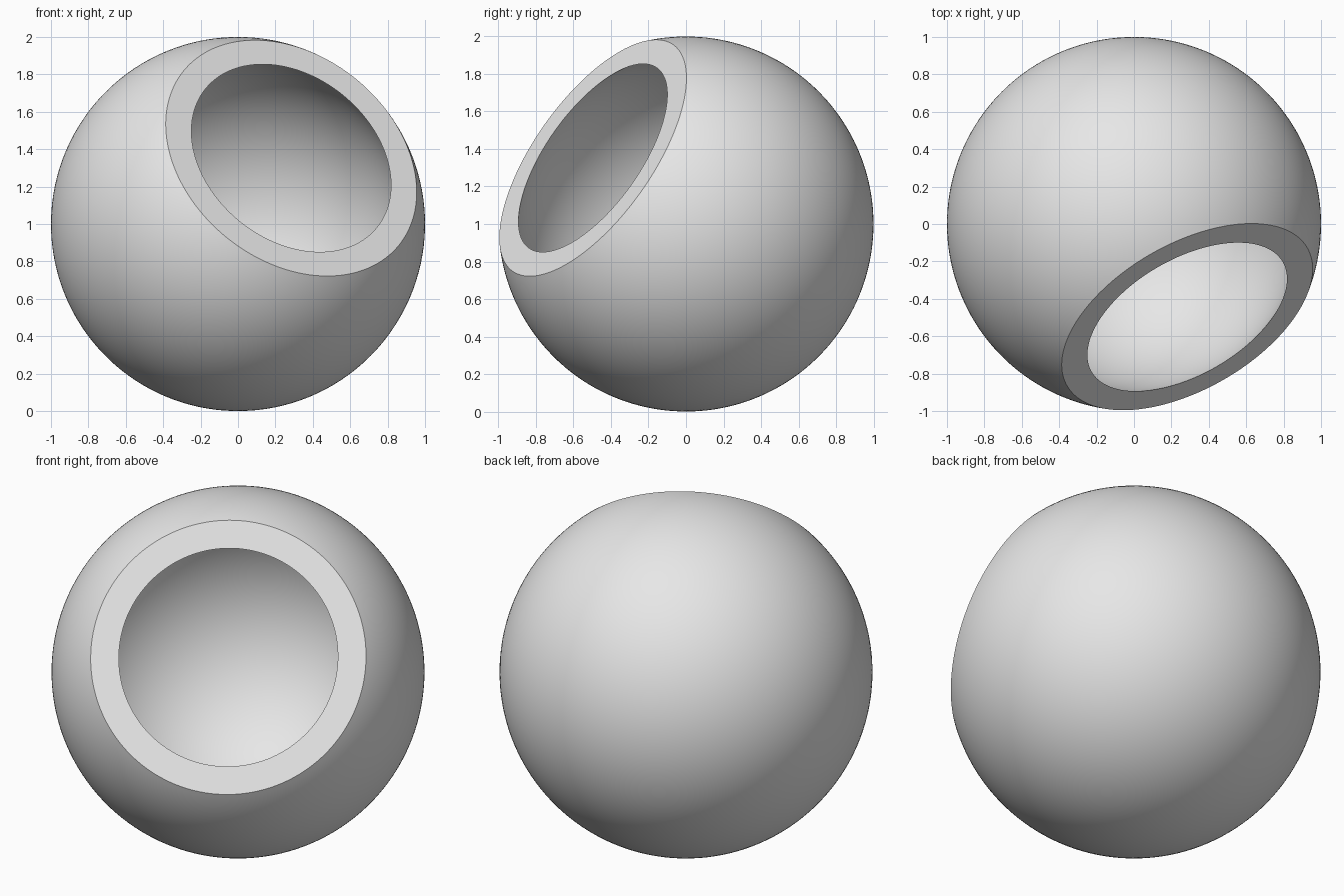
import bpy, bmesh
from math import acos, cos, sin, tau, pi
from mathutils import Vector, Matrix

cube = bpy.data.objects.get("Cube")
if cube:
    bpy.data.objects.remove(cube, do_unlink=True)

OUTER_R = 1.0        # outside of the hollow ball
INNER_R = 0.8936     # concentric cavity
CUT = 0.672          # distance of the flat cut from the centre
OPENING = Vector((0.285, -0.4975, 0.353)).normalized()
SEGMENTS = 160

grey = bpy.data.materials.new("light_grey")
grey.use_nodes = True
colour = (0.8, 0.8, 0.8, 1.0)
grey.diffuse_color = colour
grey.node_tree.nodes["Principled BSDF"].inputs["Base Color"].default_value = colour


def arc(radius, steps):
    """Half-profile of a sphere from its closed pole up to the cut plane."""
    start = acos(CUT / radius)
    angles = [pi + (start - pi) * i / steps for i in range(steps + 1)]
    return [Vector((radius * sin(a), 0, radius * cos(a))) for a in angles]


# Profile: outer wall up to the rim, flat rim, then back down the cavity
profile = arc(OUTER_R, 80) + arc(INNER_R, 72)[::-1]

bm = bmesh.new()
verts = [bm.verts.new(p) for p in profile]
edges = [bm.edges.new(pair) for pair in zip(verts, verts[1:])]
bmesh.ops.spin(bm, geom=verts + edges, cent=(0, 0, 0), axis=(0, 0, 1),
               angle=tau, steps=SEGMENTS)
bmesh.ops.remove_doubles(bm, verts=bm.verts, dist=0.0005)
bmesh.ops.recalc_face_normals(bm, faces=bm.faces)

# Tilt the opening and rest the ball on the ground
tilt = OPENING.to_track_quat('Z', 'Y').to_matrix().to_4x4()
bm.transform(Matrix.Translation((0, 0, OUTER_R)) @ tilt)

mesh = bpy.data.meshes.new("hollow_ball")
bm.to_mesh(mesh)
bm.free()
mesh.materials.append(grey)
ball = bpy.data.objects.new("hollow_ball", mesh)
bpy.context.collection.objects.link(ball)

# Smooth walls with crisp rim edges
bpy.ops.object.select_all(action='DESELECT')
ball.select_set(True)
bpy.context.view_layer.objects.active = ball
bpy.ops.object.shade_smooth_by_angle()
